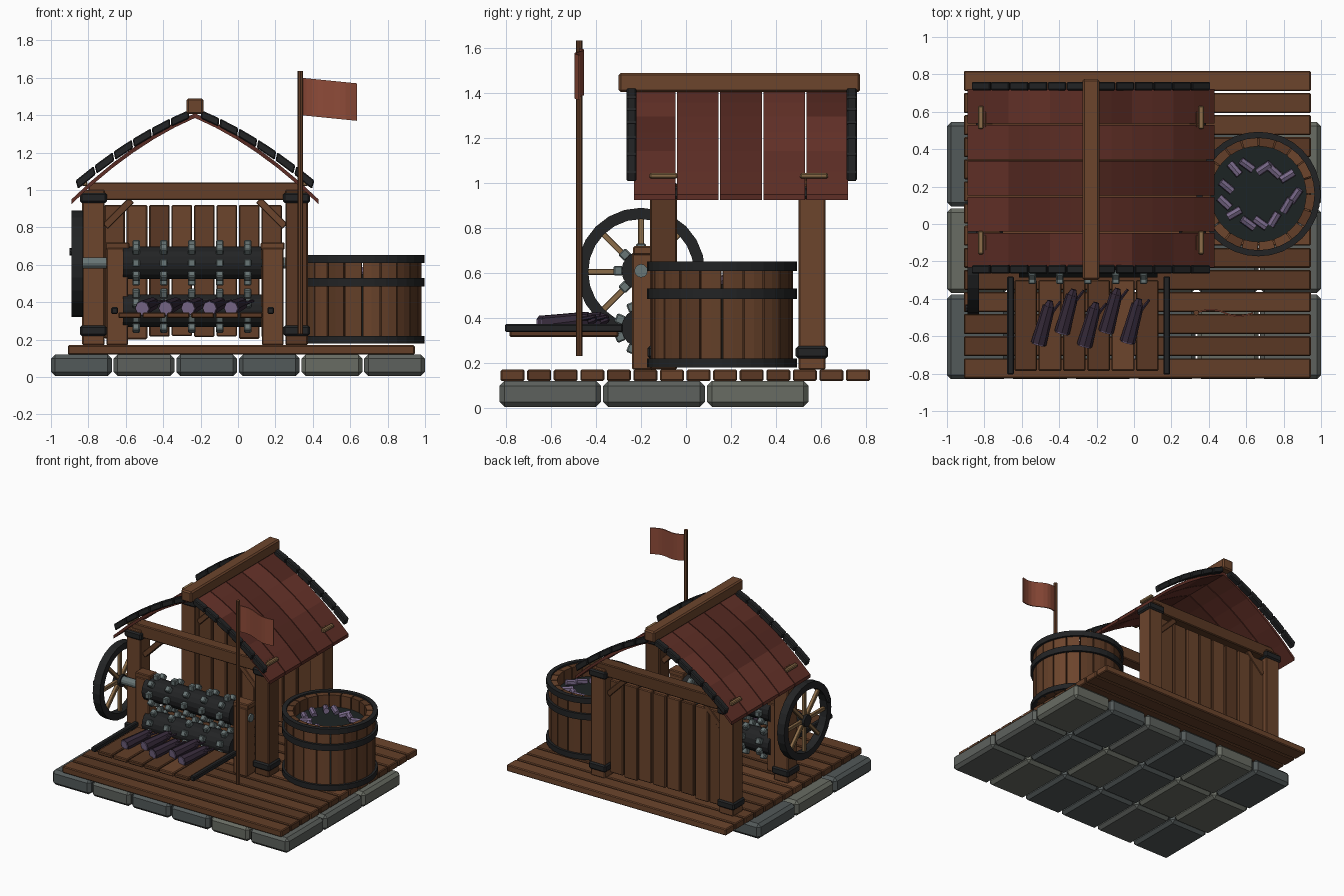
import bpy, bmesh, math, random
from mathutils import Vector, Matrix

if "Cube" in bpy.data.objects:
    bpy.data.objects.remove(bpy.data.objects["Cube"])

random.seed(4)
MATS = {}


def mat(name, r, g, b):
    m = bpy.data.materials.new(name)
    m.diffuse_color = (r, g, b, 1)
    m.use_nodes = True
    m.node_tree.nodes["Principled BSDF"].inputs["Base Color"].default_value = m.diffuse_color
    MATS[name] = m
    return m


WOOD = [mat("wood%d" % i, .125 * k, .049 * k, .021 * k) for i, k in enumerate((.8, 1, 1.2))]
ROOF = [mat("roof%d" % i, .12 * k, .029 * k, .02 * k) for i, k in enumerate((.75, .95, 1.15))]
STONE = [mat("stone0", .085, .1, .1), mat("stone1", .14, .15, .125), mat("stone2", .11, .12, .11)]
PALE = mat("pale_wood", .26, .15, .065)
IRON = mat("iron", .016, .017, .018)
STEEL = mat("steel", .14, .18, .18)
CLOTH = mat("cloth", .27, .07, .04)
BARK = mat("purple_bark", .035, .022, .04)
PITH = mat("purple_pith", .19, .14, .25)
LIQUID = mat("dark_liquid", .012, .017, .017)


def finish(name, bm, m, bevel=0, matrix=None):
    if bevel:
        bmesh.ops.bevel(bm, geom=bm.edges[:], offset=bevel, segments=1, affect='EDGES')
    if matrix:
        bm.transform(matrix)
    bmesh.ops.recalc_face_normals(bm, faces=bm.faces[:])
    me = bpy.data.meshes.new(name)
    bm.to_mesh(me)
    bm.free()
    me.materials.append(random.choice(m) if isinstance(m, list) else m)
    ob = bpy.data.objects.new(name, me)
    bpy.context.collection.objects.link(ob)
    return ob


def box(name, x, y, z, m, bevel=.006, matrix=None):
    bm = bmesh.new()
    c = Matrix.Translation([(a[0] + a[1]) / 2 for a in (x, y, z)])
    s = Matrix.Diagonal([a[1] - a[0] for a in (x, y, z)] + [1])
    bmesh.ops.create_cube(bm, size=1, matrix=c @ s)
    return finish(name, bm, m, bevel, matrix)


def rod(name, p, q, r, m, n=12, r2=None):
    p, q = Vector(p), Vector(q)
    bm = bmesh.new()
    bmesh.ops.create_cone(bm, cap_ends=True, segments=n, radius1=r, radius2=r if r2 is None else r2,
                          depth=(q - p).length)
    rot = (q - p).to_track_quat('Z', 'Y').to_matrix().to_4x4()
    return finish(name, bm, m, 0, Matrix.Translation((p + q) / 2) @ rot)


def prism(name, pts, y0, y1, m, bevel=0):
    """Extrude an xz outline along y."""
    bm = bmesh.new()
    f = bm.faces.new([bm.verts.new((x, y0, z)) for x, z in pts])
    g = bmesh.ops.extrude_face_region(bm, geom=[f])["geom"]
    bmesh.ops.translate(bm, vec=(0, y1 - y0, 0), verts=[v for v in g if isinstance(v, bmesh.types.BMVert)])
    return finish(name, bm, m, bevel)


def arc(name, r0, r1, z0, z1, a0, a1, n, m, matrix):
    """Sweep a rectangle round z, closed when the sweep is a full turn."""
    bm = bmesh.new()
    full = a1 - a0 > 6.28
    rings = []
    for i in range(n if full else n + 1):
        a = a0 + (a1 - a0) * i / n
        rings.append([bm.verts.new((r * math.cos(a), r * math.sin(a), z))
                      for r, z in ((r0, z0), (r1, z0), (r1, z1), (r0, z1))])
    for i in range(n):
        p, q = rings[i], rings[(i + 1) % len(rings)]
        for k in range(4):
            bm.faces.new((p[k], p[(k + 1) % 4], q[(k + 1) % 4], q[k]))
    if not full:
        bm.faces.new(rings[0])
        bm.faces.new(rings[-1])
    return finish(name, bm, m, 0, matrix)


TAU = math.tau
CX = -.23  # middle of the shed

# stone footing and deck
for i in range(6):
    for j in range(3):
        x, y = -1 + i * .335, -.83 + j * .4617
        box("footing_stone", (x, x + .325), (y, y + .452), (.005, .12), STONE, .022)
for i in range(14):
    y = -.825 + i * .1182
    box("deck_plank", (-.91, .945), (y, y + .107), (.12, .17), WOOD)

# shed posts, collars, beams, braces and back wall
for y in (-.1, .56):
    for s in (-1, 1):
        x = CX + s * .543
        box("shed_post", (x - .06, x + .06), (y - .06, y + .06), (.17, 1.0), WOOD)
        for z in (.22, .93):
            box("post_collar", (x - .072, x + .072), (y - .072, y + .072), (z, z + .055), IRON, .01)
        M = Matrix.Translation((CX + s * .41, y, .875)) @ Matrix.Rotation(s * math.pi / 4, 4, 'Y')
        box("corner_brace", (-.1, .1), (-.03, .03), (-.02, .02), WOOD, .004, M)
    box("tie_beam", (-.8, .34), (y - .045, y + .045), (.945, 1.04), WOOD)
for i in range(8):
    x = -.715 + i * .12
    box("back_wall_plank", (x, x + .11), (.545, .585), (.2 + random.uniform(0, .02), .92), WOOD)


# curved roof
def tile_pt(s, side, lift=0):
    return CX + side * .66 * s, 1.41 - .28 * s - .18 * s * s + lift


def trim_pt(s, side, lift=0):
    return CX + side * (.645 * s + .3 * lift * s), 1.44 - .25 * s - .145 * s * s + lift


for side in (-1, 1):
    for r in range(3):
        ss = [r / 3, (r + .5) / 3, (r + 1) / 3]
        pts = [tile_pt(s, side) for s in ss] + [tile_pt(s, side, -.025) for s in ss[::-1]]
        for c in range(5):
            y = -.232 + c * .192
            prism("roof_tile", pts, y, y + .185, ROOF)
    for y in (-.265, .715):
        for k in range(6):
            a, b = .05 + k * .158, .05 + k * .158 + .15
            pts = [trim_pt(a, side), trim_pt(b, side), trim_pt(b, side, -.045), trim_pt(a, side, -.045)]
            prism("roof_edge_iron", pts, y, y + .045, IRON, .006)
    for y in (-.1, .57):
        x = CX + side * .59
        box("roof_peg", (x - .015, x + .015), (y - .062, y + .062), (1.02, 1.045), PALE)
box("ridge_beam", (CX - .045, CX + .045), (-.3, .775), (1.405, 1.49), WOOD, .01)

# toothed rollers with bearings and axles
for z, off in ((.61, 0), (.355, TAU / 16)):
    rod("roller", (-.615, -.2, z), (.125, -.2, z), .087, IRON, 16)
    rod("roller_axle", (-.7, -.2, z), (.22, -.2, z), .022, STEEL)
    for i in range(5):
        x = -.545 + i * .149
        for k in range(8):
            M = Matrix.Translation((x, -.2, z)) @ Matrix.Rotation(k * TAU / 8 + off, 4, 'X')
            box("roller_tooth", (-.02, .02), (-.022, .022), (.08, .122), STEEL, .006, M)
for s in (-1, 1):
    x = CX + s * .415
    box("bearing_post", (x - .058, x + .058), (-.24, -.14), (.17, .69), WOOD)
    box("bearing_cap", (x - .064, x + .064), (-.235, -.145), (.68, .72), WOOD)
rod("drive_shaft", (-.87, -.2, .61), (-.69, -.2, .61), .03, STEEL)
rod("shaft_end", (.2, -.2, .61), (.255, -.2, .61), .03, STEEL)

# hand wheel
W = Matrix.Translation((-.86, -.2, .605)) @ Matrix.Rotation(math.pi / 2, 4, 'Y')
arc("wheel_rim", .235, .285, -.03, .03, 0, TAU, 24, IRON, W)
rod("wheel_hub", (-.89, -.2, .605), (-.83, -.2, .605), .045, IRON)
for k in range(8):
    M = Matrix.Translation((-.86, -.2, .605)) @ Matrix.Rotation(k * TAU / 8, 4, 'X')
    box("wheel_spoke", (-.013, .013), (-.013, .013), (.03, .245), PALE, .003, M)
rod("wheel_knob", (-.9, -.45, .67), (-.86, -.45, .67), .02, IRON, 8)

# feed tray and its bundles of cane
for i in range(6):
    x = -.64 + i * .13
    box("tray_plank", (x, x + .122), (-.785, -.3), (.315, .345), WOOD)
for x in (-.66, .175):
    box("tray_rail", (x - .018, x + .018), (-.805, -.28), (.337, .373), IRON)
for x, y in ((-.51, -.64), (-.385, -.58), (-.265, -.65), (-.15, -.575), (-.035, -.63)):
    a, b = Vector((x, y, .368)), Vector((x + .055, y + .2, .393))
    d = (b - a).normalized()
    rod("cane", a, b, .042, BARK, 8, .034)
    rod("cane_cut_end", a - d * .006, a, .036, PITH, 8)
    rod("cane_tip", b, b + Vector((.008, .03, .005)), .03, BARK, 6, .016)
    rod("cane_twig", a + d * .12, a + d * .12 + Vector((.085, .11, .025)), .013, BARK, 6, .008)

# vat with staves, hoops and floating pieces
V = Matrix.Translation((.665, .16, 0))
N = 20
for k in range(N):
    a = k * TAU / N
    arc("vat_stave", .255, .315, .18, .64, a + .012, a + TAU / N - .012, 2, WOOD, V)
for z, h in ((.18, .04), (.485, .045), (.61, .042)):
    arc("vat_hoop", .3, .333, z, z + h, 0, TAU, 32, IRON, V)
rod("vat_liquid", (.665, .16, .19), (.665, .16, .55), .262, LIQUID, 32)
for k in range(13):
    a, r = k * TAU / 13 + random.uniform(-.1, .1), random.uniform(.14, .2)
    c = Vector((.665 + r * math.cos(a), .16 + r * math.sin(a), .565))
    t = random.uniform(.5, 1.1) * random.choice((-1, 1, 1))
    h = Vector((math.cos(t), math.sin(t), random.uniform(-.2, .3))) * .04
    rod("cane_piece", c - h, c + h, .022, PITH, 7)

# pole and waving flag
rod("flag_pole", (.333, -.475, .23), (.333, -.475, 1.635), .015, WOOD[1], 8)
bm = bmesh.new()
cols = []
for i in range(11):
    t = i / 10
    y = -.475 + .018 * math.sin(t * TAU)
    cols.append([bm.verts.new((.335 + .3 * t, y + dy, z - .03 * t)) for dy, z in
                 ((-.004, 1.4), (.004, 1.4), (.004, 1.6), (-.004, 1.6))])
for p, q in zip(cols, cols[1:]):
    for k in range(4):
        bm.faces.new((p[k], p[(k + 1) % 4], q[(k + 1) % 4], q[k]))
bm.faces.new(cols[0])
bm.faces.new(cols[-1])
finish("flag", bm, CLOTH)
